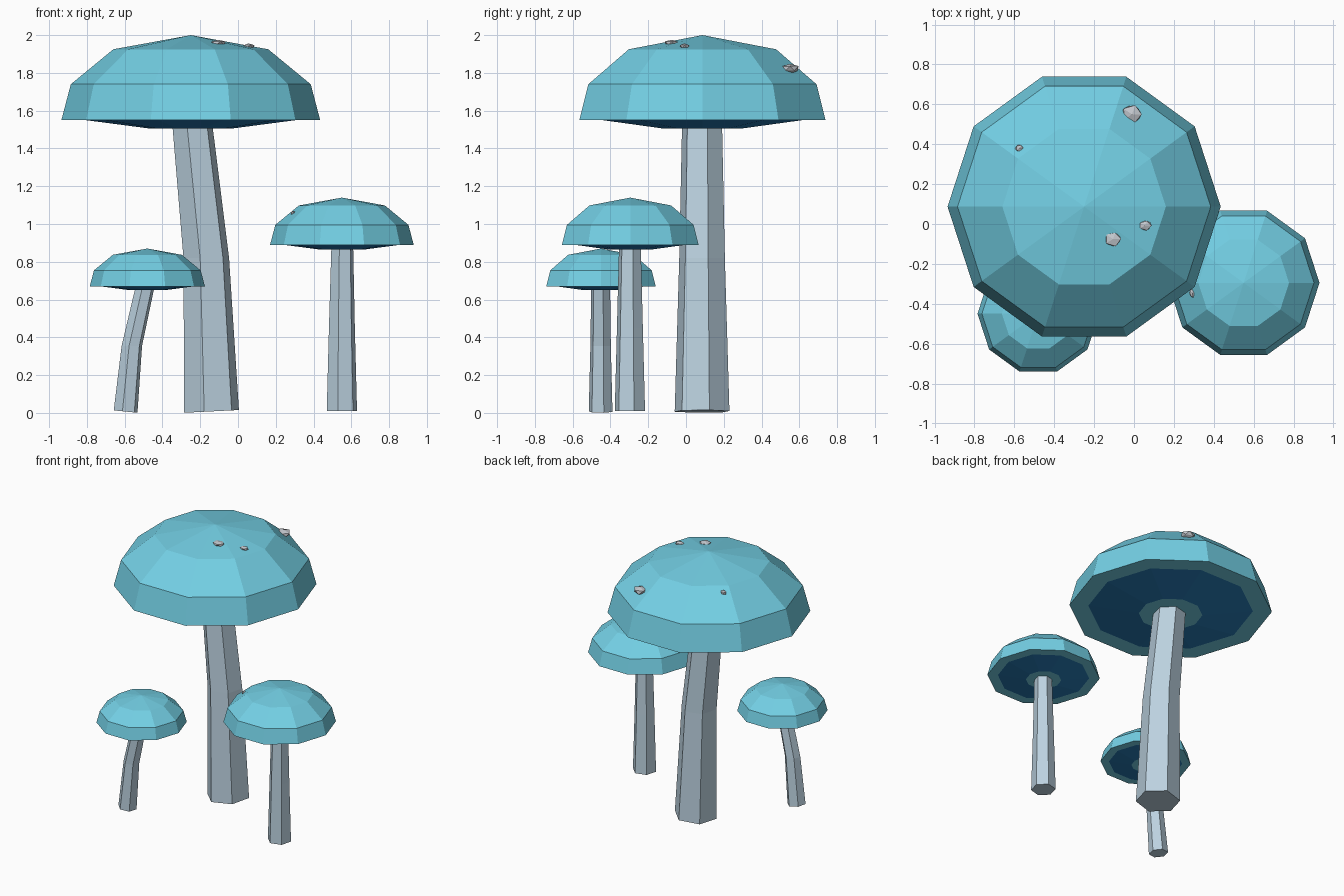
import bpy, bmesh, math, random
from mathutils import Vector

if "Cube" in bpy.data.objects:
    bpy.data.objects.remove(bpy.data.objects["Cube"])

random.seed(4)


def material(name, rgb):
    m = bpy.data.materials.new(name)
    lin = [((c / 255 + 0.055) / 1.055) ** 2.4 for c in rgb]
    m.diffuse_color = (*lin, 1)
    m.use_nodes = True
    m.node_tree.nodes["Principled BSDF"].inputs["Base Color"].default_value = m.diffuse_color
    return m


CAP = material("cap_blue", (115, 207, 228))
GILL = material("gill_navy", (40, 125, 185))
STEM = material("stem_grey_blue", (188, 210, 224))
STONE = material("pebble_grey", (196, 200, 206))


def finish(bm, name, mats):
    bmesh.ops.recalc_face_normals(bm, faces=bm.faces)
    me = bpy.data.meshes.new(name)
    bm.to_mesh(me)
    bm.free()
    for m in mats:
        me.materials.append(m)
    ob = bpy.data.objects.new(name, me)
    bpy.context.collection.objects.link(ob)
    return ob


def ring(bm, n, center, r, turn=0.0, tilt=0.0):
    verts = []
    for i in range(n):
        a = turn + i * math.tau / n
        dx, dy = r * math.cos(a), r * math.sin(a)
        verts.append(bm.verts.new((center[0] + dx, center[1] + dy, center[2] + tilt * dx)))
    return verts


def bridge(bm, a, b, mat=0):
    n = len(a)
    for i in range(n):
        f = bm.faces.new((a[i], a[(i + 1) % n], b[(i + 1) % n], b[i]))
        f.material_index = mat


# Cap section: radius, height above the rim, material of the band leading to it
PROFILE = [(0.41, 0.375, 0), (0.635, 0.19, 0), (0.685, 0.0, 0),
           (0.557, 0.0, 0), (0.215, -0.045, 1)]


def cap(name, x, y, rim, s):
    bm = bmesh.new()
    tip = bm.verts.new((x, y, rim + 0.45 * s))
    prev = None
    for r, h, mat in PROFILE:
        cur = ring(bm, 10, (x, y, rim + h * s), r * s)
        if prev:
            bridge(bm, prev, cur, mat)
        else:
            for i in range(10):
                bm.faces.new((tip, cur[i], cur[(i + 1) % 10]))
        prev = cur
    bm.faces.new(prev)
    finish(bm, name, [CAP, GILL])


# Bent six-sided stem through (x, z, radius) sections
def stem(name, y, sections, tilt):
    bm = bmesh.new()
    rings = [ring(bm, 6, (x, y, z), r, math.radians(15), tilt if i == 0 else 0)
             for i, (x, z, r) in enumerate(sections)]
    for a, b in zip(rings, rings[1:]):
        bridge(bm, a, b)
    bm.faces.new(rings[0])
    bm.faces.new(rings[-1])
    finish(bm, name, [STEM])


# Faceted irregular pebble
def pebble(name, loc, size):
    bm = bmesh.new()
    bmesh.ops.create_icosphere(bm, subdivisions=1, radius=0.5)
    for v in bm.verts:
        v.co *= random.uniform(0.85, 1.1)
        v.co = Vector(loc) + Vector(c * s for c, s in zip(v.co, size))
    finish(bm, name, [STONE])


cap("large_cap", -0.25, 0.087, 1.55, 1.0)
stem("large_stem", 0.085, [(-0.14, 0.008, 0.15), (-0.168, 0.82, 0.125), (-0.24, 1.51, 0.11)], 0.05)

cap("medium_cap", 0.55, -0.295, 0.89, 0.555)
stem("medium_stem", -0.297, [(0.55, 0.01, 0.083), (0.55, 0.45, 0.071), (0.552, 0.87, 0.06)], 0)

cap("small_cap", -0.48, -0.45, 0.67, 0.445)
stem("small_stem", -0.452, [(-0.595, 0.007, 0.065), (-0.562, 0.355, 0.056), (-0.495, 0.655, 0.052)], -0.1)

PEBBLES = [((-0.105, -0.075, 1.957), (0.09, 0.08, 0.04)),
           ((0.055, -0.008, 1.94), (0.07, 0.055, 0.03)),
           ((-0.01, 0.55, 1.823), (0.11, 0.10, 0.055)),
           ((-0.575, 0.38, 1.893), (0.045, 0.04, 0.035)),
           ((0.292, -0.345, 1.058), (0.03, 0.05, 0.025))]
for k, (loc, size) in enumerate(PEBBLES, 1):
    pebble(f"pebble_{k}", loc, size)
